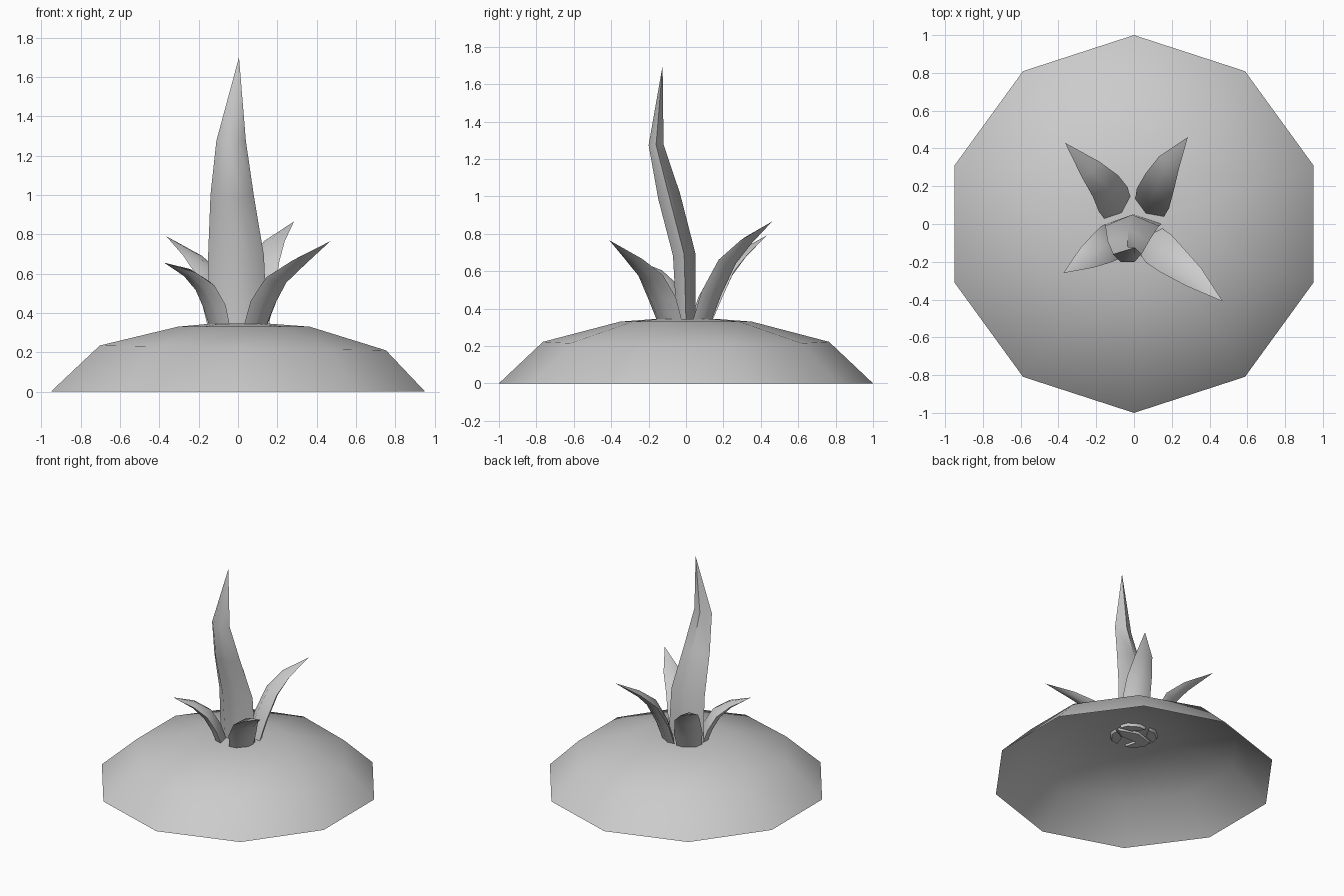
import bpy, bmesh, math
from mathutils import Vector

if "Cube" in bpy.data.objects:
    bpy.data.objects.remove(bpy.data.objects["Cube"])


def finish(bm, name, angle):
    bmesh.ops.recalc_face_normals(bm, faces=bm.faces)
    me = bpy.data.meshes.new(name)
    bm.to_mesh(me)
    bm.free()
    ob = bpy.data.objects.new(name, me)
    bpy.context.collection.objects.link(ob)
    bpy.ops.object.select_all(action='DESELECT')
    ob.select_set(True)
    bpy.context.view_layer.objects.active = ob
    bpy.ops.object.shade_smooth_by_angle(angle=math.radians(angle))
    return ob


def bridge(bm, a, b):
    for i in range(len(a)):
        j = (i + 1) % len(a)
        bm.faces.new((a[i], a[j], b[j], b[i]))


# ten-sided mound, open underneath: (radius, height, x shift, tilt)
bm = bmesh.new()
rings = []
for r, z, dx, tilt in [(1, 0, 0, 0), (0.765, 0.222, 0.025, -0.017),
                       (0.352, 0.33, 0.03, 0), (0.16, 0.345, 0.01, 0)]:
    ring = []
    for i in range(10):
        a = math.radians(90 + 36 * i)
        x = r * math.cos(a)
        ring.append(bm.verts.new((x + dx, r * math.sin(a), z + tilt * x)))
    rings.append(ring)
for a, b in zip(rings, rings[1:]):
    bridge(bm, a, b)
bm.faces.new(rings[-1])
finish(bm, "mound", 60)


# leaf: five-sided tapering section swept along a bent path
def leaf(name, lean, path, widths, thick):
    pts = [Vector(p) for p in path]
    out = Vector((lean[0], lean[1], 0)).normalized()
    side = Vector((-out.y, out.x, 0))
    bm = bmesh.new()
    rings = []
    for k, (w, t) in enumerate(zip(widths, thick)):
        tangent = Vector((0, 0, 1)) if k == 0 else (pts[k + 1] - pts[k - 1])
        n = side.cross(tangent).normalized()
        if n.dot(out) < 0:
            n = -n
        section = [(0, -t), (w, 0), (w * 0.5, t), (-w * 0.5, t), (-w, 0)]
        rings.append([bm.verts.new(pts[k] + side * s + n * o) for s, o in section])
    for a, b in zip(rings, rings[1:]):
        bridge(bm, a, b)
    tip = bm.verts.new(pts[-1])
    last = rings[-1]
    for i in range(5):
        bm.faces.new((last[i], last[(i + 1) % 5], tip))
    bm.faces.new(rings[0])
    finish(bm, name, 55)


# tall middle leaf
leaf("tall_leaf", (0, -1),
     [(0, 0, 0.325), (-0.01, -0.01, 0.69), (-0.03, -0.09, 1.0),
      (-0.035, -0.16, 1.275), (0.005, -0.125, 1.7)],
     (0.148, 0.142, 0.11, 0.075), (0.05, 0.06, 0.06, 0.04))

# four short leaves around it
small_w = (0.088, 0.1, 0.088, 0.062)
small_t = (0.035, 0.036, 0.034, 0.02)
for name, path in {
    "back_right_leaf": [(0.08, 0.08, 0.325), (0.10, 0.135, 0.49), (0.135, 0.22, 0.66),
                        (0.185, 0.325, 0.765), (0.285, 0.46, 0.865)],
    "front_right_leaf": [(0.085, -0.085, 0.325), (0.13, -0.13, 0.46), (0.20, -0.19, 0.58),
                         (0.315, -0.28, 0.665), (0.47, -0.41, 0.765)],
    "front_left_leaf": [(-0.09, -0.07, 0.325), (-0.12, -0.095, 0.44), (-0.17, -0.13, 0.54),
                        (-0.25, -0.18, 0.605), (-0.375, -0.26, 0.655)],
    "back_left_leaf": [(-0.085, 0.08, 0.325), (-0.11, 0.13, 0.46), (-0.15, 0.20, 0.60),
                       (-0.23, 0.29, 0.69), (-0.365, 0.43, 0.79)],
}.items():
    leaf(name, path[-1], path, small_w, small_t)
